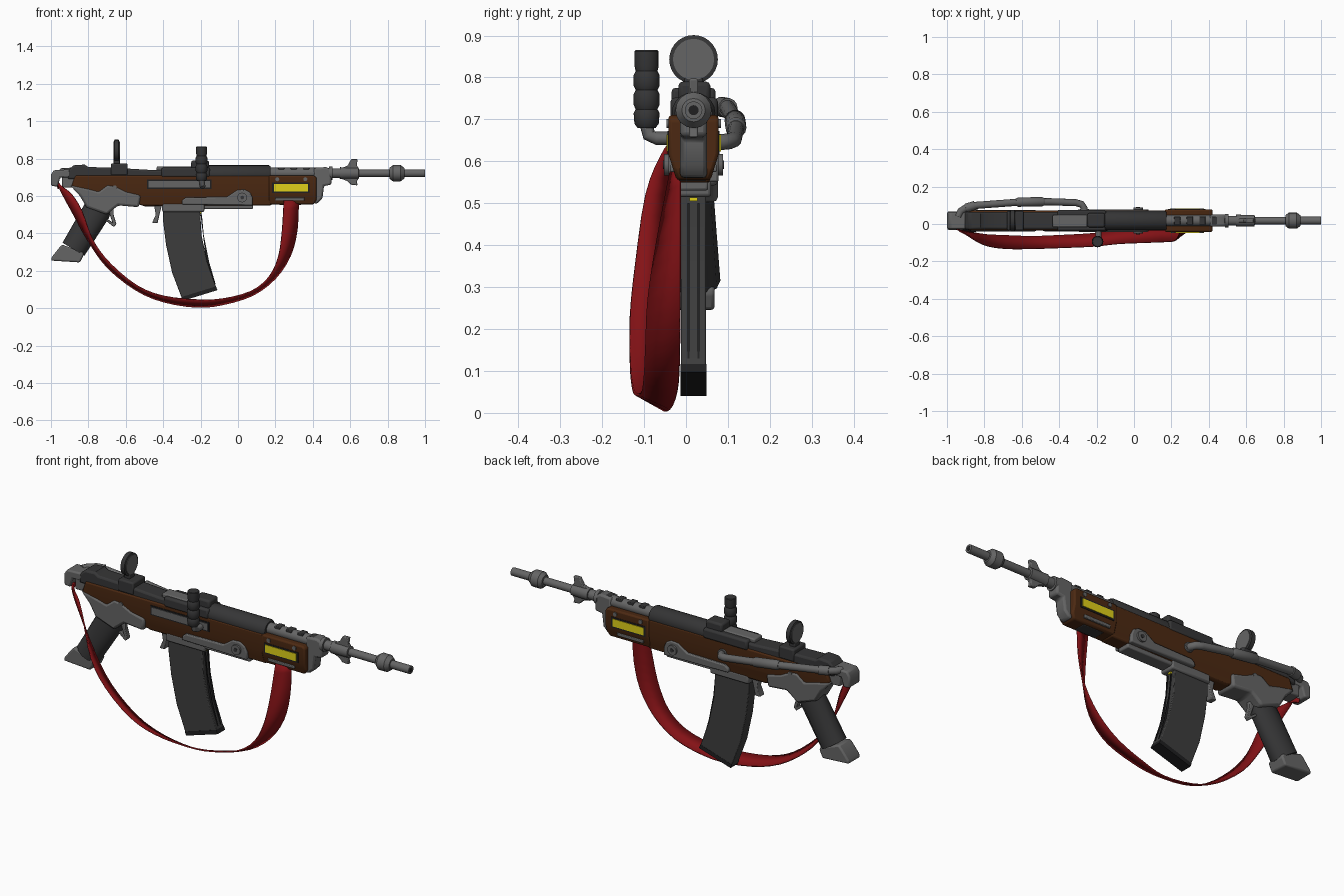
import bpy, bmesh, math
from mathutils import Vector

Y = 0.018  # centre plane of the weapon

def material(name, rgb):
    m = bpy.data.materials.new(name)
    m.diffuse_color = (*rgb, 1)
    return m

WOOD = material("brown_wood", (.072, .022, .006))
GREY = material("grey_metal", (.13, .13, .13))
DARK = material("dark_metal", (.036, .036, .037))
MAG = material("magazine_grey", (.046, .046, .046))
BLACK = material("black", (.014, .014, .015))
RED = material("red_cloth", (.23, .006, .008))
YELLOW = material("yellow", (.75, .64, .01))

def finish(name, bm, mat, bevel=0, angle=35):
    bmesh.ops.recalc_face_normals(bm, faces=bm.faces)
    me = bpy.data.meshes.new(name)
    bm.to_mesh(me)
    bm.free()
    me.materials.append(mat)
    me.polygons.foreach_set("use_smooth", [True] * len(me.polygons))
    me.set_sharp_from_angle(angle=math.radians(angle))
    ob = bpy.data.objects.new(name, me)
    bpy.context.collection.objects.link(ob)
    if bevel:
        b = ob.modifiers.new("bevel", 'BEVEL')
        b.width, b.segments, b.limit_method = bevel, 2, 'ANGLE'
        b.angle_limit = math.radians(40)
    return ob

def prism(name, prof, y0, y1, mat, bevel=0, cuts=(), width=None):
    """Side profile (x, z) extruded from y0 to y1 (relative to centre plane)."""
    bm = bmesh.new()
    f = bm.faces.new([bm.verts.new((x, y0, z)) for x, z in prof])
    g = bmesh.ops.extrude_face_region(bm, geom=[f])["geom"]
    bmesh.ops.translate(bm, vec=(0, y1 - y0, 0), verts=[v for v in g if isinstance(v, bmesh.types.BMVert)])
    for z in cuts:
        bmesh.ops.bisect_plane(bm, geom=bm.verts[:] + bm.edges[:] + bm.faces[:],
                               plane_co=(0, 0, z), plane_no=(0, 0, 1))
    for v in bm.verts:
        if width:
            v.co.y *= width(v.co.z)
        v.co.y += Y
    return finish(name, bm, mat, bevel)

def box(name, x0, x1, y0, y1, z0, z1, mat, bevel=0):
    return prism(name, [(x0, z0), (x1, z0), (x1, z1), (x0, z1)], y0, y1, mat, bevel)

def tube(name, pts, radii, mat, n=16, angle=35):
    """Sweep of an ellipse along points; radii are numbers or (across, in-plane)."""
    bm = bmesh.new()
    pts = [Vector(p) for p in pts]
    rings, u = [], None
    for i, p in enumerate(pts):
        t = (pts[min(i + 1, len(pts) - 1)] - pts[max(i - 1, 0)]).normalized()
        if u is None:
            u = Vector((0, 1, 0)) if abs(t.y) < .7 else Vector((1, 0, 0))
        u = (u - t * u.dot(t)).normalized()
        w = t.cross(u)
        r = radii[i] if isinstance(radii, list) else radii
        a, b = r if isinstance(r, tuple) else (r, r)
        rings.append([bm.verts.new(p + u * a * math.cos(k * math.tau / n) + w * b * math.sin(k * math.tau / n))
                      for k in range(n)])
    for A, B in zip(rings, rings[1:]):
        for k in range(n):
            bm.faces.new((A[k], A[(k + 1) % n], B[(k + 1) % n], B[k]))
    bm.faces.new(rings[0])
    bm.faces.new(rings[-1])
    return finish(name, bm, mat, 0, angle)

def lathe_x(name, z, steps, mat, n=16):
    return tube(name, [(x, Y, z) for x, r in steps], [r for x, r in steps], mat, n)

# Wooden stock and handguard, narrowing towards the underside
prism("stock", [(-.89, .655), (-.87, .71), (.18, .71), (.18, .55), (-.5, .545), (-.6, .58), (-.8, .62)],
      -.053, .053, WOOD, .008, (.62, .58), lambda z: 1 if z > .619 else .72 + (z - .545) * 3.6)
prism("handguard", [(.165, .71), (.405, .71), (.42, .70), (.42, .58), (.405, .555), (.165, .555)],
      -.06, .06, WOOD, .008, (.617, .585), lambda z: 1 if z > .616 else .68 + (z - .555) * 5)

# Receiver: long dark cover, rounded front cover, raised blocks
prism("receiver", [(-.91, .69), (-.91, .735), (-.88, .765), (-.82, .768), (-.80, .755), (-.68, .752), (-.44, .738),
                   (-.15, .745), (-.15, .69)], -.047, .047, DARK, .01)
tube("front_cover", [(-.17, Y, .715), (.165, Y, .715), (.175, Y, .715)], [(.052, .05), (.052, .05), (.045, .043)], DARK, 20)
box("rear_block", -.68, -.59, -.052, .052, .71, .775, DARK, .008)
box("bolt_cover", -.41, -.15, -.055, .058, .70, .752, DARK, .01)
box("top_block", -.25, -.155, -.036, .04, .74, .79, DARK, .01)
box("bolt", -.435, -.25, -.035, .03, .735, .758, GREY, .006)

# Round rear sight
lathe_x("sight_ring", .843, [(-.663, .05), (-.66, .058), (-.638, .058), (-.635, .05)], DARK, 28)
lathe_x("sight_glass", .843, [(-.666, .049), (-.632, .049)], GREY, 28)
box("sight_post", -.665, -.632, -.022, .022, .76, .80, DARK, .004)

# Barrel with muzzle bulge, vented shroud and sight fins
lathe_x("shroud", .722, [(.16, .03), (.47, .03)], GREY)
for i in range(4):
    x = .215 + i * .067
    box("vent_slot", x, x + .033, -.022, .022, .735, .753, DARK, .003)
lathe_x("barrel", .722, [(.45, .026), (.485, .026), (.486, .036), (.505, .036), (.506, .026), (.545, .026), (.546, .032),
                         (.645, .03), (.646, .02), (.81, .02), (.811, .03), (.828, .043), (.87, .043), (.89, .028),
                         (.891, .021), (1, .021)], GREY)
lathe_x("muzzle_bore", .722, [(.99, .012), (1.001, .012)], BLACK)
prism("upper_fin", [(.53, .74), (.585, .762), (.605, .797), (.64, .797), (.635, .765), (.65, .74)], -.011, .011, GREY, .004)
prism("lower_fin", [(.53, .70), (.585, .68), (.605, .66), (.64, .657), (.635, .68), (.65, .70)], -.011, .011, GREY, .004)
prism("nose_plate", [(.405, .75), (.47, .755), (.50, .74), (.50, .66), (.46, .655), (.452, .59), (.425, .56), (.405, .56)],
      -.032, .032, GREY, .012)

# Details repeated on both sides
for s, side in ((-1, "near"), (1, "far")):
    def plate(name, x0, x1, z0, z1, a, b, mat, bevel=0):
        box(side + "_" + name, x0, x1, min(s * a, s * b), max(s * a, s * b), z0, z1, mat, bevel)
    plate("panel_frame", .182, .383, .616, .672, .055, .062, BLACK)
    plate("yellow_panel", .192, .373, .624, .664, .056, .065, YELLOW)
    plate("lower_strip", .20, .355, .575, .592, .03, .056, GREY, .003)
    for x in (.21, .36):
        tube(side + "_screw", [(x, Y + s * .05, .69), (x, Y + s * .065, .69)], .011, GREY, 12)
    lo, hi = sorted((s * .03, s * .06))
    prism(side + "_side_rail", [(-.30, .555), (-.30, .575), (-.28, .592), (-.06, .595), (-.03, .615), (-.005, .632),
                                (.035, .635), (.065, .62), (.078, .59), (.078, .55)], lo, hi, GREY, .006)
    tube(side + "_pivot", [(.022, Y + s * .05, .592), (.022, Y + s * .07, .592)], .026, GREY, 16)
    tube(side + "_pivot_pin", [(.022, Y + s * .06, .592), (.022, Y + s * .073, .592)], .01, DARK, 12)
    tube(side + "_stock_pin", [(-.66, Y + s * .04, .645), (-.66, Y + s * .058, .645)], .012, GREY, 12)

# Underside: floor plates, trigger, magazine catch
box("floor_plate", -.30, .08, -.035, .035, .53, .555, GREY, .006)
box("magazine_well", -.405, -.18, -.042, .042, .515, .56, GREY, .008)
box("sling_plate", .22, .34, -.035, .03, .553, .575, DARK, .004)
prism("magazine_catch", [(-.45, .56), (-.405, .56), (-.42, .50), (-.43, .455), (-.46, .455), (-.44, .50)], -.02, .02, GREY, .004)
prism("trigger", [(-.70, .56), (-.665, .56), (-.665, .50), (-.65, .45), (-.665, .435), (-.715, .475), (-.71, .485),
                  (-.672, .46), (-.685, .50)], -.012, .012, GREY, .003)

# Curved magazine
prism("magazine", [(-.40, .53), (-.40, .46), (-.385, .34), (-.352, .19), (-.297, .045), (-.112, .10), (-.165, .25),
                   (-.195, .39), (-.203, .53)], -.03, .03, MAG, .004)
prism("magazine_foot", [(-.302, .06), (-.295, .04), (-.11, .097), (-.118, .117)], -.031, .031, BLACK)
for s in (-.012, .012):
    prism("magazine_groove", [(-.2, .5), (-.193, .5), (-.183, .39), (-.155, .25), (-.12, .13), (-.13, .13), (-.17, .25)],
          s - .002, s + .002, BLACK)
box("cartridge", -.22, -.195, -.01, .01, .505, .514, YELLOW)

# Grip with metal collar and foot
prism("grip_collar", [(-.90, .66), (-.80, .64), (-.745, .625), (-.70, .66), (-.66, .655), (-.60, .625), (-.52, .605),
                      (-.53, .54), (-.64, .55), (-.685, .515), (-.70, .50), (-.81, .54), (-.845, .60)], -.058, .058, GREY, .012)
tube("grip", [(-.745, Y, .56), (-.755, Y, .52), (-.88, Y, .315)],
     [(.045, .075), (.048, .075), (.064, .068)], DARK, 12, 45)
prism("grip_foot", [(-.955, .325), (-.94, .34), (-.83, .30), (-.825, .285), (-.845, .245), (-1.0, .255), (-.995, .275)],
      -.05, .05, GREY, .012)

# Butt bracket
prism("butt_bracket", [(-1.0, .655), (-1.0, .715), (-.985, .738), (-.90, .742), (-.89, .70), (-.95, .70), (-.965, .65)],
      -.045, .045, GREY, .008)
box("butt_plate", -.94, -.87, -.038, .038, .645, .73, GREY, .006)

# Slot and ribbed cocking handle on the near side
box("slot_frame", -.486, -.142, -.056, -.04, .638, .688, BLACK)
box("slot_plate", -.478, -.15, -.059, -.04, .645, .681, GREY)
tube("handle_arm", [(-.19, -.03, .655), (-.19, -.07, .655), (-.192, -.088, .662), (-.195, -.095, .69)], .016, GREY, 12)
ribs = [(.68, .022), (.69, .029), (.715, .031), (.724, .026), (.735, .031), (.76, .031), (.77, .026), (.78, .031),
        (.805, .031), (.815, .026), (.828, .029), (.862, .029), (.865, .026)]
tube("cocking_handle", [(-.195, -.094, z) for z, r in ribs], [r for z, r in ribs], DARK, 16)

# Pipe along the far side
tube("side_pipe", [(-.94, .04, .73), (-.925, .07, .731), (-.89, .092, .73), (-.84, .10, .726), (-.6, .118, .695),
                   (-.45, .119, .674), (-.31, .114, .652), (-.28, .105, .648), (-.267, .085, .646), (-.265, .05, .646)],
     .019, GREY, 14, 50)
tube("pipe_sleeve", [(-.63, .116, .699), (-.62, .117, .698), (-.49, .119, .68), (-.48, .119, .678)],
     [.02, .025, .025, .02], GREY, 14)
tube("pipe_collar", [(-.265, .058, .646), (-.265, .08, .646)], .025, GREY, 14)
tube("pipe_rear_collar", [(-.90, .084, .73), (-.85, .10, .727)], .024, GREY, 14)

# Red sling: pairs of edge points, smoothed into a ribbon
edges = [((.325, -.016, .585), (.245, -.036, .575)), ((.317, -.015, .42), (.235, -.07, .40)),
         ((.28, -.015, .28), (.215, -.09, .27)), ((.2, -.015, .16), (.165, -.096, .165)),
         ((.08, -.018, .07), (.07, -.1, .09)), ((-.08, -.03, .02), (-.08, -.106, .05)),
         ((-.22, -.05, .006), (-.22, -.12, .045)), ((-.4, -.06, .035), (-.4, -.128, .065)),
         ((-.55, -.065, .10), (-.54, -.133, .12)), ((-.7, -.06, .22), (-.68, -.133, .235)),
         ((-.80, -.055, .36), (-.775, -.12, .36)), ((-.89, -.04, .52), (-.835, -.095, .52)),
         ((-.95, -.025, .63), (-.89, -.06, .61)), ((-.968, .0, .68), (-.945, -.025, .65)),
         ((-.972, .04, .68), (-.965, .04, .63))]
P = [[Vector(p[k]) for p in edges] for k in (0, 1)]

def spline(p, i, t):
    a, b, c, d = p[max(i - 1, 0)], p[i], p[i + 1], p[min(i + 2, len(p) - 1)]
    return (2 * b + (c - a) * t + (2 * a - 5 * b + 4 * c - d) * t * t + (3 * b - a - 3 * c + d) * t ** 3) / 2

bm = bmesh.new()
rows = [[bm.verts.new(spline(p, i, t / 3)) for p in P] for i in range(len(edges) - 1) for t in range(3)]
for (a, b), (c, d) in zip(rows, rows[1:]):
    bm.faces.new((a, b, d, c))
sling = finish("sling", bm, RED)
sol = sling.modifiers.new("thickness", 'SOLIDIFY')
sol.thickness, sol.offset = .007, 0
